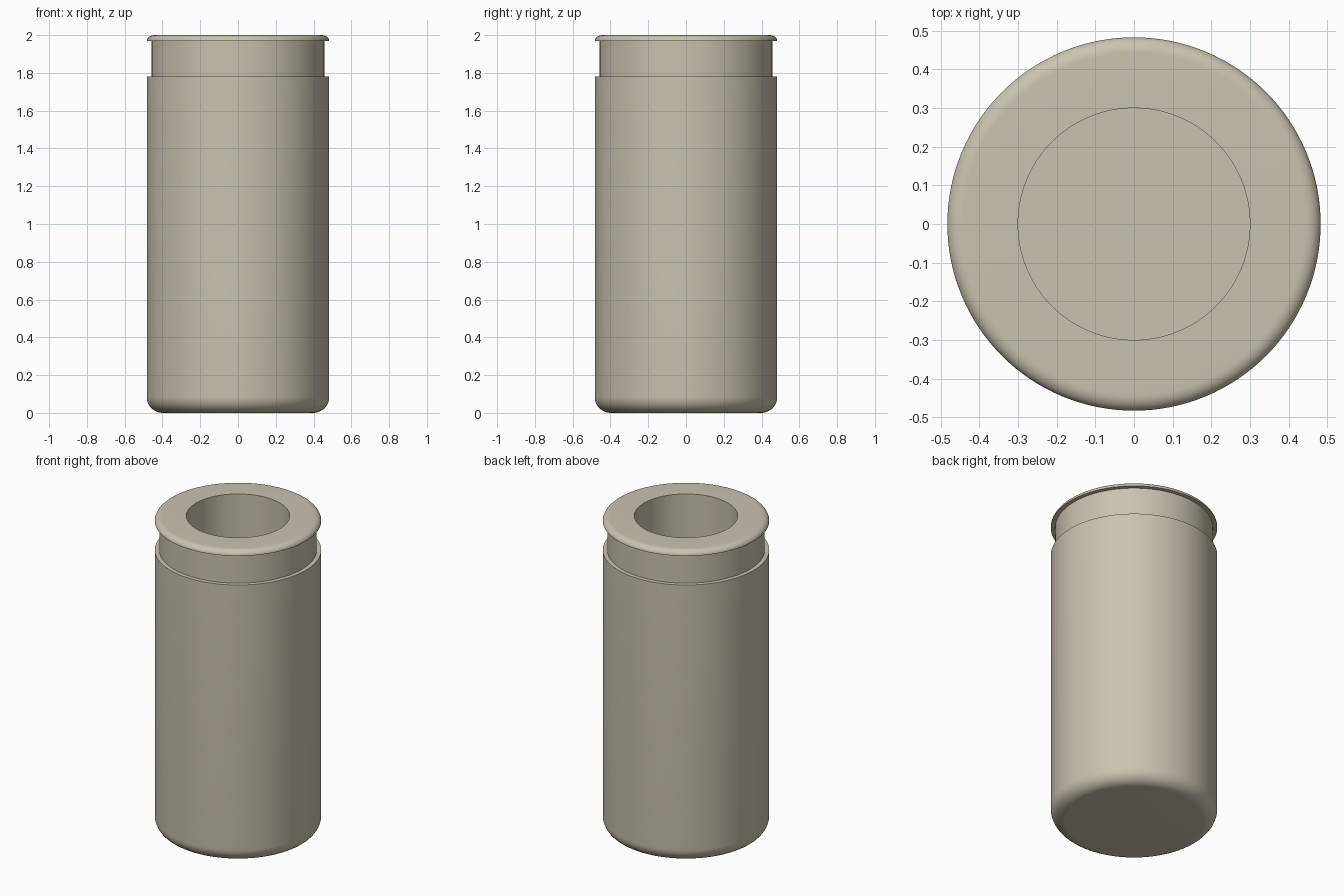
import bpy, bmesh, math

if "Cube" in bpy.data.objects:
    bpy.data.objects.remove(bpy.data.objects["Cube"])

SEGMENTS = 128
BODY_R, NECK_R, HOLE_R = 0.483, 0.457, 0.30
SHOULDER_Z, RIM_Z, TOP_Z = 1.782, 1.968, 2.0
FLOOR_Z = 0.18


def arc(cx, cz, rx, rz, start, end, steps=10):
    """Points of an elliptical fillet, angles in degrees."""
    return [(cx + rx * math.cos(math.radians(start + (end - start) * i / steps)),
             cz + rz * math.sin(math.radians(start + (end - start) * i / steps)))
            for i in range(steps + 1)]


def lathe(name, profile, material):
    """Revolve an (r, z) profile around the z axis."""
    bm = bmesh.new()
    verts = [bm.verts.new((r, 0, z)) for r, z in profile]
    edges = [bm.edges.new(pair) for pair in zip(verts, verts[1:])]
    bmesh.ops.spin(bm, geom=verts + edges, cent=(0, 0, 0), axis=(0, 0, 1),
                   angle=math.tau, steps=SEGMENTS, use_merge=False)
    bmesh.ops.remove_doubles(bm, verts=bm.verts[:], dist=1e-5)
    bmesh.ops.recalc_face_normals(bm, faces=bm.faces[:])
    mesh = bpy.data.meshes.new(name)
    bm.to_mesh(mesh)
    bm.free()
    mesh.materials.append(material)
    obj = bpy.data.objects.new(name, mesh)
    bpy.context.collection.objects.link(obj)
    bpy.ops.object.select_all(action='DESELECT')
    obj.select_set(True)
    bpy.context.view_layer.objects.active = obj
    bpy.ops.object.shade_smooth_by_angle(angle=math.radians(30))
    return obj


beige = bpy.data.materials.new("warm_beige")
beige.diffuse_color = (0.59, 0.545, 0.425, 1)
beige.use_nodes = True
beige.node_tree.nodes["Principled BSDF"].inputs["Base Color"].default_value = beige.diffuse_color

# Canister: rounded base, straight wall, stepped neck, domed rim, deep bore
fillet = 0.085
profile = [(0, 0)]
profile += arc(BODY_R - fillet, fillet, fillet, fillet, -90, 0)
profile += [(BODY_R, SHOULDER_Z), (NECK_R, SHOULDER_Z),
            (NECK_R, RIM_Z), (BODY_R, RIM_Z)]
profile += arc(BODY_R - 0.04, RIM_Z, 0.04, TOP_Z - RIM_Z, 0, 90)[1:]
profile += [(HOLE_R, TOP_Z), (HOLE_R, FLOOR_Z), (0, FLOOR_Z)]
lathe("canister", profile, beige)
